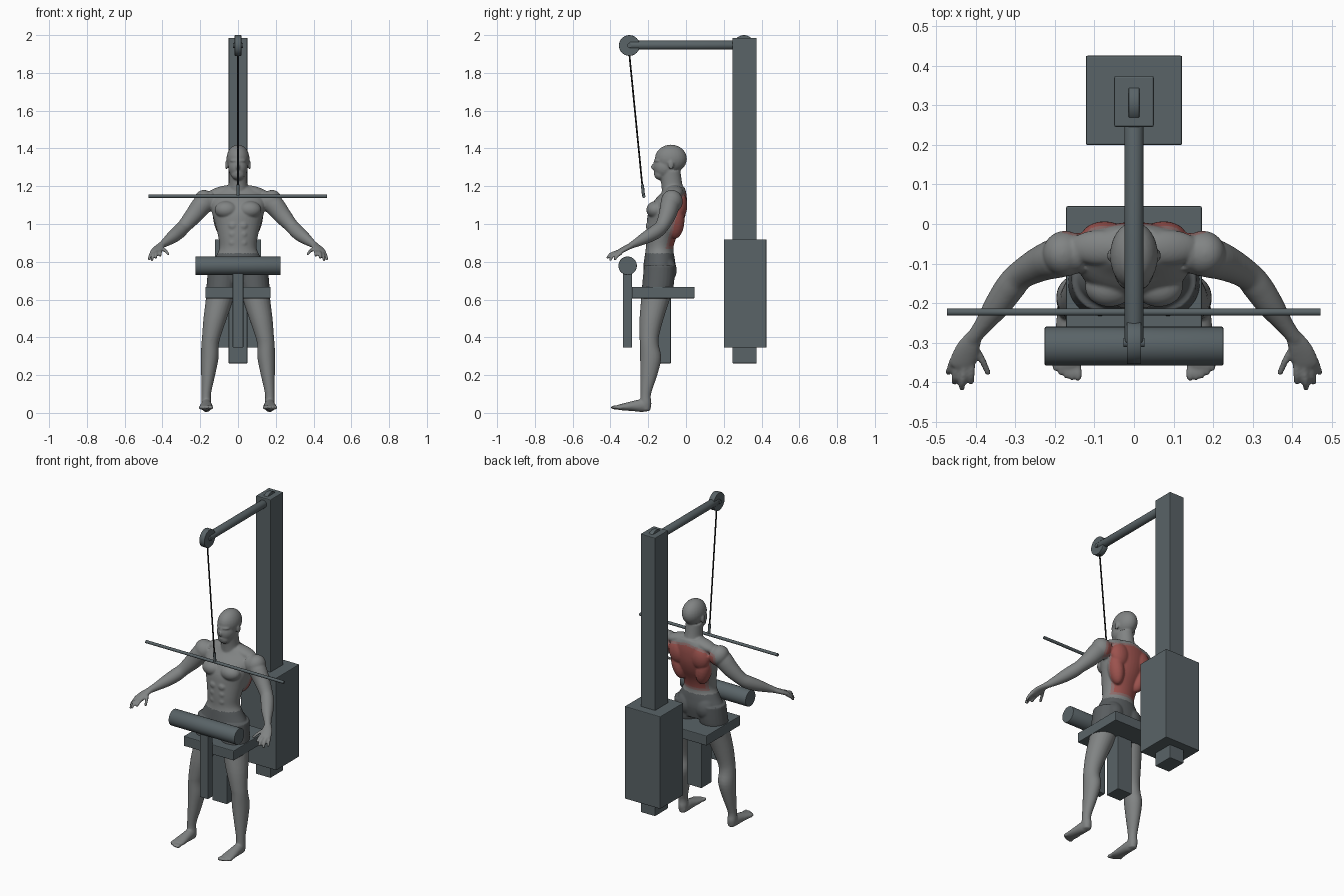
import bpy, bmesh, math
from mathutils import Vector, Matrix

cube = bpy.data.objects.get("Cube")
if cube:
    bpy.data.objects.remove(cube, do_unlink=True)


def material(name, rgb):
    m = bpy.data.materials.new(name)
    m.use_nodes = True
    m.diffuse_color = (*rgb, 1)
    m.node_tree.nodes["Principled BSDF"].inputs["Base Color"].default_value = (*rgb, 1)
    return m


STEEL = material("slate steel", (.1, .125, .135))
CABLE = material("black cable", (.012, .012, .012))
SKIN = material("grey skin", (.22, .23, .23))
SHORTS = material("dark grey shorts", (.1, .11, .115))
RED = material("red muscle", (.33, .085, .075))
PINK = material("faded red muscle edge", (.27, .15, .145))


def finish(name, bm, mats):
    bmesh.ops.recalc_face_normals(bm, faces=bm.faces)
    mesh = bpy.data.meshes.new(name)
    bm.to_mesh(mesh)
    bm.free()
    for m in mats:
        mesh.materials.append(m)
    ob = bpy.data.objects.new(name, mesh)
    bpy.context.collection.objects.link(ob)
    return ob


def box(name, low, high):
    bm = bmesh.new()
    low, high = Vector(low), Vector(high)
    bmesh.ops.create_cube(bm, size=1, matrix=Matrix.Translation((low + high) / 2)
                          @ Matrix.Diagonal((*(high - low), 1)))
    ob = finish(name, bm, [STEEL])
    bev = ob.modifiers.new("soft edges", "BEVEL")
    bev.width, bev.segments = .004, 2
    return ob


def rod(name, a, b, radius, mat=STEEL, sides=32):
    bm = bmesh.new()
    a, b = Vector(a), Vector(b)
    turn = (b - a).to_track_quat("Z", "Y").to_matrix().to_4x4()
    bmesh.ops.create_cone(bm, cap_ends=True, segments=sides, radius1=radius, radius2=radius,
                          depth=(b - a).length, matrix=Matrix.Translation((a + b) / 2) @ turn)
    for f in bm.faces:
        f.smooth = len(f.verts) == 4
    ob = finish(name, bm, [mat])
    if radius > .02:
        bev = ob.modifiers.new("soft edges", "BEVEL")
        bev.width, bev.segments, bev.limit_method = .003, 2, "ANGLE"
    return ob


# Machine frame
box("main_post", (-.05, .246, .262), (.05, .374, 1.985))
box("weight_stack", (-.122, .2, .346), (.122, .426, .918))
box("seat", (-.172, -.287, .606), (.172, .045, .667))
box("seat_post", (-.05, -.18, .262), (.05, -.08, .62))
box("roller_post", (-.028, -.334, .346), (.028, -.286, .76))
rod("thigh_roller", (-.226, -.309, .779), (.226, -.309, .779), .049)
rod("top_arm", (0, -.3, 1.947), (0, .27, 1.947), .024)
for label, y, half in (("front", -.3, .018), ("rear", .307, .014)):
    rod(label + "_pulley", (-half, y, 1.945), (half, y, 1.945), .055)
rod("pulley_axle", (-.026, -.3, 1.945), (.026, -.3, 1.945), .012)

# Cable, clip and pull bar
rod("cable", (0, -.3, 1.9), (0, -.231, 1.2), .0045, CABLE, 10)
rod("cable_clip", (0, -.231, 1.208), (0, -.225, 1.15), .008, STEEL, 12)
rod("pull_bar", (-.474, -.223, 1.147), (.472, -.223, 1.147), .009, STEEL, 16)

# Figure, gathered as overlapping volumes and then fused
body = bmesh.new()


def blob(centre, size, side=1, tilt=0):
    x, y, z = centre
    bmesh.ops.create_uvsphere(body, u_segments=24, v_segments=14, radius=1,
                              matrix=Matrix.Translation((x * side, y, z))
                              @ Matrix.Rotation(tilt * side, 4, "Y") @ Matrix.Diagonal((*size, 1)))


def refine(rows, steps=4):
    # Smooth curve through the rows
    ext = [rows[0]] + rows + [rows[-1]]
    out = []
    for a, b, c, d in zip(ext, ext[1:], ext[2:], ext[3:]):
        for k in range(steps):
            t = k / steps
            out.append([q + t / 2 * (r - p + t * (2 * p - 5 * q + 4 * r - s + t * (3 * (q - r) + s - p)))
                        for p, q, r, s in zip(a, b, c, d)])
    return out + [list(rows[-1])]


def limb(rows, side=1, level=False, sides=24):
    # Rows hold x, y, z and the two half widths of each section
    rows = refine(rows)
    mids = [Vector((r[0] * side, r[1], r[2])) for r in rows]
    rings = []
    for i, r in enumerate(rows):
        way = mids[min(i + 1, len(mids) - 1)] - mids[max(i - 1, 0)]
        turn = Matrix.Identity(3) if level else way.to_track_quat("Z", "Y").to_matrix()
        ring = []
        for k in range(sides):
            a = math.tau * k / sides
            ring.append(body.verts.new(mids[i] + turn @ Vector((r[3] * math.cos(a), r[4] * math.sin(a), 0))))
        rings.append(ring)
    for lo, hi in zip(rings, rings[1:]):
        for k in range(sides):
            j = (k + 1) % sides
            body.faces.new((lo[k], lo[j], hi[j], hi[k]))
    body.faces.new(rings[0])
    body.faces.new(rings[-1])


# Torso and neck
limb([(0, -.14, .69, .12, .075), (0, -.14, .76, .15, .086), (0, -.14, .82, .122, .08),
      (0, -.14, .87, .099, .073), (0, -.132, .93, .104, .081), (0, -.113, 1, .121, .095),
      (0, -.1, 1.06, .138, .1), (0, -.083, 1.12, .15, .088), (0, -.065, 1.165, .13, .066),
      (0, -.06, 1.195, .08, .052)], level=True, sides=40)
limb([(0, -.065, 1.16, .062, .062), (0, -.075, 1.21, .05, .056), (0, -.085, 1.28, .048, .056)], level=True)

# Head
blob((0, -.08, 1.345), (.061, .085, .075))
blob((0, -.112, 1.3), (.052, .06, .062))
blob((0, -.135, 1.262), (.036, .034, .03))
blob((0, -.172, 1.302), (.009, .014, .016))
blob((0, -.163, 1.318), (.007, .011, .022))
blob((0, -.16, 1.27), (.018, .012, .008))
blob((0, -.143, 1.335), (.042, .026, .012))

for s in (-1, 1):
    blob((.061, -.08, 1.312), (.007, .015, .024), s)
    # Trunk muscles
    blob((.062, -.16, 1.075), (.062, .05, .046), s)
    blob((.075, -.035, 1.1), (.06, .042, .075), s)
    blob((.085, -.06, 1.02), (.045, .052, .1), s, .2)
    blob((.085, -.06, 1.17), (.085, .045, .03), s, .25)
    blob((.062, -.115, .755), (.068, .066, .075), s)
    for z in (.9, .945, .99):
        blob((.026, -.195, z), (.026, .018, .024), s)
    # Arm and shoulder
    blob((.175, -.075, 1.12), (.055, .058, .062), s, .5)
    limb([(.13, -.07, 1.13, .05, .05), (.185, -.083, 1.105, .052, .054), (.235, -.1, 1.045, .045, .047),
          (.285, -.128, .988, .037, .037), (.312, -.158, .96, .038, .038), (.345, -.205, .932, .034, .034),
          (.385, -.26, .902, .022, .023), (.41, -.293, .885, .019, .016)], s)
    # Hand
    limb([(.403, -.283, .889, .02, .016), (.422, -.318, .872, .03, .014), (.436, -.352, .853, .032, .013),
          (.438, -.36, .848, .026, .01)], s)
    for knuckle, mid, tip in (((.41, -.345, .857), (.412, -.38, .848), (.412, -.404, .83)),
                              ((.428, -.352, .855), (.434, -.395, .842), (.436, -.418, .818)),
                              ((.443, -.35, .851), (.452, -.385, .834), (.455, -.403, .806)),
                              ((.456, -.342, .847), (.466, -.366, .83), (.47, -.378, .808)),
                              ((.408, -.305, .873), (.384, -.345, .858), (.368, -.381, .838))):
        limb([(*knuckle, .01, .01), (*mid, .009, .009), (*tip, .0075, .0075)], s, sides=12)
    # Leg
    limb([(.08, -.14, .78, .078, .082), (.085, -.148, .68, .081, .084), (.098, -.162, .6, .073, .076),
          (.121, -.182, .5, .062, .064), (.14, -.194, .41, .05, .052), (.148, -.194, .36, .046, .05),
          (.15, -.187, .29, .047, .056), (.158, -.197, .2, .037, .045), (.168, -.213, .1, .025, .028),
          (.168, -.213, .05, .027, .03), (.167, -.213, .012, .022, .024)], s, True)
    # Foot and toes
    limb([(.167, -.195, .03, .022, .022), (.167, -.23, .038, .028, .034), (.168, -.28, .036, .032, .027),
          (.169, -.335, .031, .037, .018), (.169, -.362, .03, .036, .013)], s)
    for k in range(5):
        blob((.142 + .0145 * k, -.378 + .003 * k * k / 2, .029), (.011 - .001 * k, .021, .011), s)

body = finish("figure", body, [SKIN, SHORTS, RED, PINK])
fuse = body.modifiers.new("fuse", "REMESH")
fuse.mode, fuse.voxel_size = "VOXEL", .005
relax = body.modifiers.new("relax", "SMOOTH")
relax.factor, relax.iterations = .5, 5
bpy.context.view_layer.update()
graph = bpy.context.evaluated_depsgraph_get()
fused = bpy.data.meshes.new_from_object(body.evaluated_get(graph))
body.modifiers.clear()
body.data = fused
fused.materials.clear()
for m in (SKIN, SHORTS, RED, PINK):
    fused.materials.append(m)

# Shorts by height, worked back muscles by a soft-edged region
for f in fused.polygons:
    f.use_smooth = True
    x, y, z = f.center
    depth = min(y + .1 - (z - .9) * .26, z - .868, 1.18 - .2 * abs(x) - z, .185 - abs(x))
    if .65 < z < .845 and abs(x) < .25:
        f.material_index = 1
    elif depth > .014:
        f.material_index = 2
    elif depth > 0:
        f.material_index = 3
